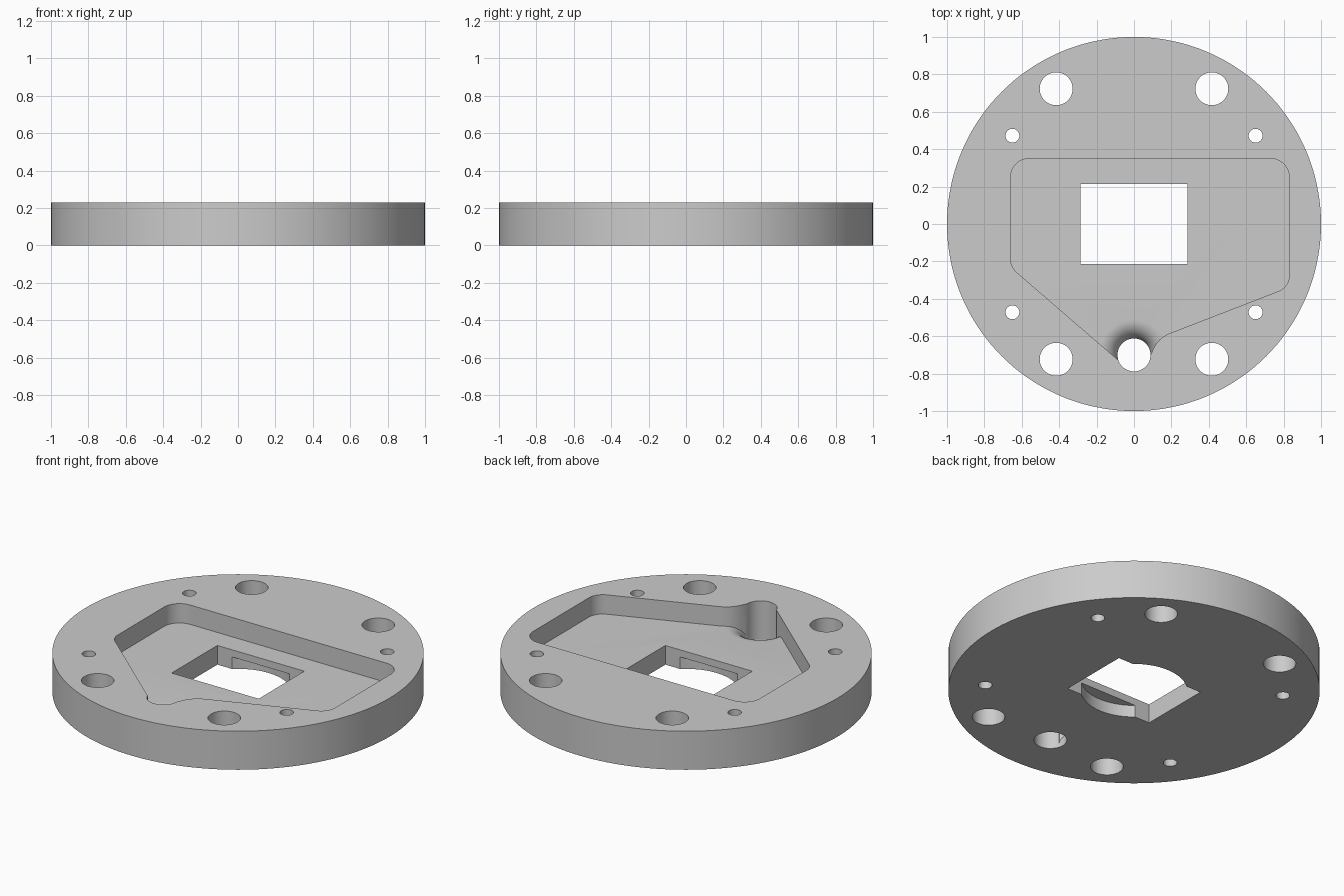
import bpy, bmesh, math
from mathutils import Vector

if "Cube" in bpy.data.objects:
    bpy.data.objects.remove(bpy.data.objects["Cube"], do_unlink=True)

HEIGHT, FLOOR, BORE_TOP = 0.229, 0.114, 0.0714
ABOVE, BELOW = 0.4, -0.1

grey = bpy.data.materials.new("plain_grey")
grey.use_nodes = True
grey.diffuse_color = (0.6, 0.6, 0.6, 1)
grey.node_tree.nodes["Principled BSDF"].inputs["Base Color"].default_value = grey.diffuse_color


def prism(name, outline, z0, z1):
    """Solid made by extruding a flat outline from z0 to z1."""
    bm = bmesh.new()
    face = bm.faces.new([bm.verts.new((x, y, z0)) for x, y in outline])
    top = bmesh.ops.extrude_face_region(bm, geom=[face])
    bmesh.ops.translate(bm, vec=(0, 0, z1 - z0),
                        verts=[v for v in top["geom"] if isinstance(v, bmesh.types.BMVert)])
    return finish(name, bm)


def finish(name, bm):
    bmesh.ops.recalc_face_normals(bm, faces=bm.faces)
    mesh = bpy.data.meshes.new(name)
    bm.to_mesh(mesh)
    bm.free()
    mesh.materials.append(grey)
    obj = bpy.data.objects.new(name, mesh)
    bpy.context.collection.objects.link(obj)
    return obj


def circle(x, y, r, n=48):
    return [(x + r * math.cos(2 * math.pi * i / n), y + r * math.sin(2 * math.pi * i / n))
            for i in range(n)]


def rounded(corners, steps=10):
    """Outline with each (x, y, radius) corner replaced by a tangent arc."""
    out = []
    for i, (x, y, r) in enumerate(corners):
        p = Vector((x, y))
        if r == 0:
            out.append((x, y))
            continue
        a = (Vector(corners[i - 1][:2]) - p).normalized()
        b = (Vector(corners[(i + 1) % len(corners)][:2]) - p).normalized()
        half = a.angle(b) / 2
        centre = p + (a + b).normalized() * (r / math.sin(half))
        start = p + a * (r / math.tan(half)) - centre
        end = p + b * (r / math.tan(half)) - centre
        for k in range(steps + 1):
            t = k / steps
            turn = math.pi - 2 * half
            v = (start * math.sin((1 - t) * turn) + end * math.sin(t * turn)) / math.sin(turn)
            out.append(tuple(centre + v))
    return out


def boolean(target, cutter, operation="DIFFERENCE"):
    mod = target.modifiers.new("cut", "BOOLEAN")
    mod.operation, mod.solver, mod.object = operation, "EXACT", cutter
    bpy.context.view_layer.objects.active = target
    bpy.ops.object.modifier_apply(modifier=mod.name)
    bpy.data.objects.remove(cutter, do_unlink=True)


# Round plate
plate = prism("round_plate", circle(0, 0, 1, 144), 0, HEIGHT)

# Cable hole lip: a rounded flare, kept inside the pocket outline
pocket = rounded([(-0.66, 0.35, 0.1), (-0.66, -0.23, 0.1), (-0.085, -0.727, 0),
                  (0.08, -0.72, 0), (0.13, -0.608, 0.16), (0.83, -0.337, 0.09),
                  (0.83, 0.35, 0.1)])
HOLE_Y, HOLE_R, LIP = -0.7, 0.088, 0.1
bm = bmesh.new()
rings = [(HOLE_R + LIP * (1 - math.cos(a)), FLOOR - LIP + LIP * math.sin(a))
         for a in [math.radians(9 * k) for k in range(11)]]
rings.append((rings[-1][0], FLOOR + 0.05))
loops = [[bm.verts.new((x, y, z)) for x, y in circle(0, HOLE_Y, r)] for r, z in rings]
for low, high in zip(loops, loops[1:]):
    for i in range(len(low)):
        bm.faces.new((low[i - 1], low[i], high[i], high[i - 1]))
bm.faces.new(loops[0])
bm.faces.new(loops[-1])
flare = finish("flare_cutter", bm)
boolean(flare, prism("flare_limit", pocket, BELOW, ABOVE), "INTERSECT")

# Pocket, flare and cable hole
boolean(plate, prism("pocket_cutter", pocket, FLOOR, ABOVE))
boolean(plate, flare)
boolean(plate, prism("cable_hole_cutter", circle(0, HOLE_Y, HOLE_R + 0.0003), BELOW, ABOVE))

# Rectangular window with a round counterbore underneath
w, d = 0.286, 0.2145
boolean(plate, prism("window_cutter", [(-w, -d), (w, -d), (w, d), (-w, d)], BELOW, ABOVE))
boolean(plate, prism("counterbore_cutter", circle(0, 0, 0.2855, 96), BELOW, BORE_TOP))

# Mounting holes in mirrored sets
for sx in (-1, 1):
    for sy in (-1, 1):
        for x, y, r in ((0.416, 0.723, 0.088), (0.65, 0.472, 0.037)):
            boolean(plate, prism("bolt_cutter", circle(sx * x, sy * y, r), BELOW, ABOVE))

bpy.ops.object.select_all(action="DESELECT")
plate.select_set(True)
bpy.context.view_layer.objects.active = plate
bpy.ops.object.shade_smooth_by_angle(angle=math.radians(30))
